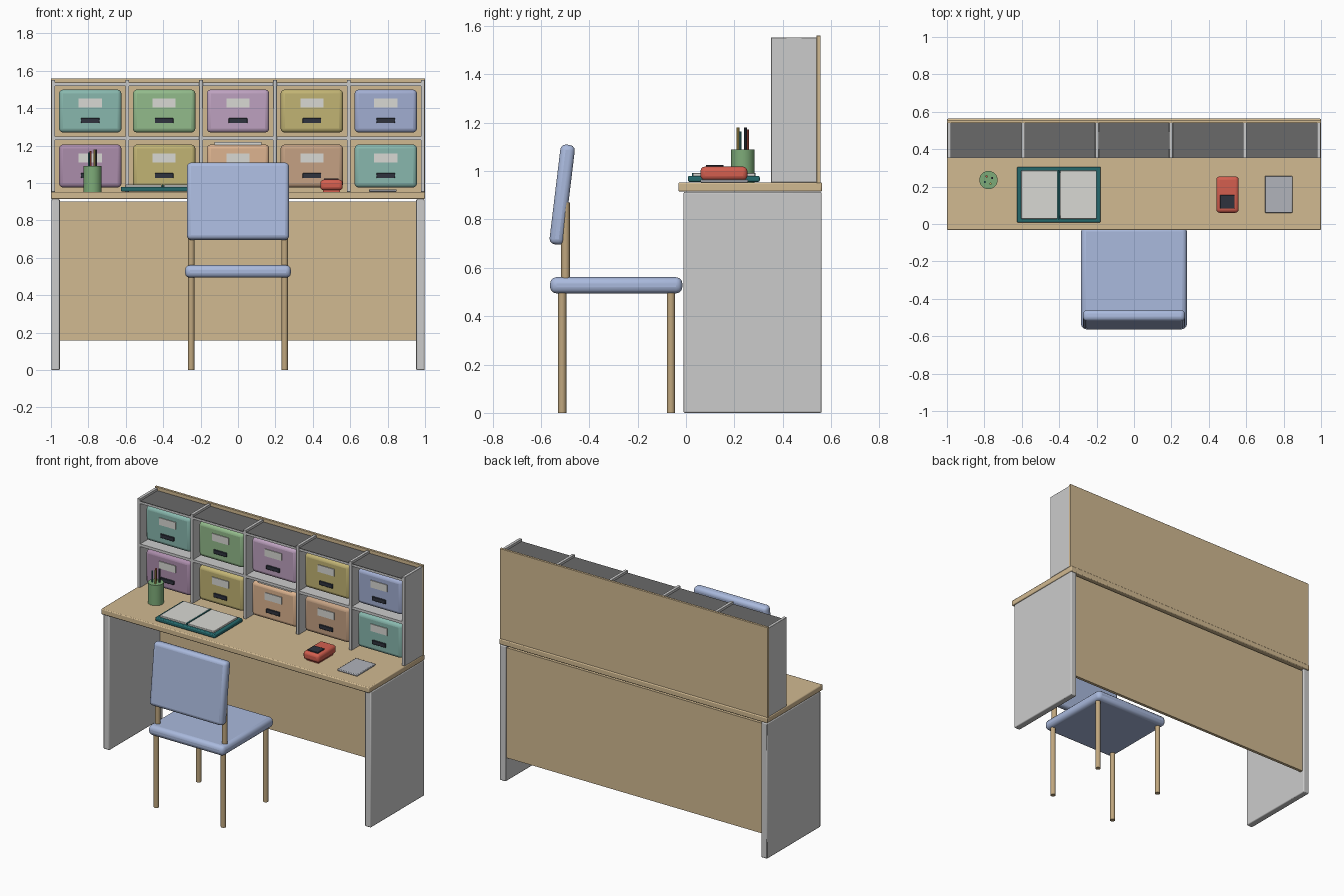
import bpy, math
from mathutils import Vector

if "Cube" in bpy.data.objects:
    bpy.data.objects.remove(bpy.data.objects["Cube"])

mats = {}


def mat(name, rgb):
    # display colour (0-255) to linear diffuse colour
    if name not in mats:
        m = bpy.data.materials.new(name)
        m.diffuse_color = [(c / 255) ** 2.2 for c in rgb] + [1]
        m.use_nodes = True
        m.node_tree.nodes["Principled BSDF"].inputs["Base Color"].default_value = m.diffuse_color
        mats[name] = m
    return mats[name]


TAN = mat("tan_wood", (208, 184, 144))
BLUE = mat("blue_fabric", (168, 184, 220))
LEG = mat("leg_wood", (190, 165, 125))
DARK = mat("dark", (50, 54, 64))
SHADE = mat("shade_grey", (105, 105, 105))
LABEL = mat("label", (215, 215, 210))
TEAL = mat("cover_teal", (42, 105, 108))
RED = mat("red", (210, 95, 80))
GREEN = mat("cup_green", (125, 170, 120))
SIDE = mat("side_grey", (222, 222, 218))
PAD = mat("pad_grey", (175, 178, 185))


def finish(ob, name, material):
    ob.name = name
    if material:
        ob.data.materials.append(material)
    bpy.ops.object.shade_smooth_by_angle(angle=math.radians(35))
    return ob


def box(name, x, y, z, material=None, bevel=0.0, seg=2, rot=0.0):
    # box from its (min, max) range on each axis
    lo, hi = Vector((x[0], y[0], z[0])), Vector((x[1], y[1], z[1]))
    bpy.ops.mesh.primitive_cube_add(size=1, location=(lo + hi) / 2)
    ob = bpy.context.object
    ob.scale = hi - lo
    bpy.ops.object.transform_apply(location=False, rotation=False, scale=True)
    if bevel:
        b = ob.modifiers.new("bevel", "BEVEL")
        b.width, b.segments = bevel, seg
    ob.rotation_euler.x = rot
    return finish(ob, name, material)


def rod(name, x, y, z, r, material, sides=12):
    bpy.ops.mesh.primitive_cylinder_add(vertices=sides, radius=r, depth=z[1] - z[0],
                                        location=(x, y, (z[0] + z[1]) / 2))
    return finish(bpy.context.object, name, material)


# desk
box("desktop", (-1, 1), (-0.032, 0.563), (0.915, 0.953), TAN, 0.006)
for s, n in ((-1, "left"), (1, "right")):
    box(n + "_desk_side", sorted((s * 0.998, s * 0.953)), (-0.01, 0.561), (0, 0.914), SIDE, 0.006)
box("modesty_panel", (-0.955, 0.955), (0.53, 0.55), (0.157, 0.90), TAN)

# hutch frame
box("hutch_back", (-1, 1), (0.54, 0.557), (0.95, 1.56), TAN, 0.002)
PITCH = 0.395
for i in range(6):
    x = (i - 2.5) * PITCH
    w = 0.01
    if i in (0, 5):
        x = math.copysign(0.988, x)
    box("hutch_upright", (x - w, x + w), (0.352, 0.54), (0.953, 1.552), SIDE, 0.001, 1)
box("hutch_middle_shelf", (-0.985, 0.985), (0.354, 0.54), (1.23, 1.248), SIDE)
box("hutch_top_shelf", (-0.985, 0.985), (0.354, 0.54), (1.52, 1.534), SIDE)
box("hutch_top_cover", (-0.985, 0.985), (0.355, 0.54), (1.534, 1.537), SHADE)

# storage bins with label and handle slot
COL = {"teal": (135, 182, 172), "green": (145, 185, 138), "mauve": (188, 160, 190),
       "mustard": (192, 178, 115), "periwinkle": (160, 172, 208), "plum": (170, 140, 170),
       "peach": (220, 178, 142), "clay": (195, 160, 130)}
ROWS = ((1.27, ("teal", "green", "mauve", "mustard", "periwinkle")),
        (0.976, ("plum", "mustard", "peach", "clay", "teal")))
for z, names in ROWS:
    for i, c in enumerate(names):
        x = (i - 2) * PITCH
        box(c + "_bin", (x - 0.167, x + 0.167), (0.378, 0.535), (z, z + 0.23),
            mat(c, COL[c]), 0.022, 3)
        box("bin_label", (x - 0.062, x + 0.062), (0.373, 0.382), (z + 0.134, z + 0.182), LABEL)
        box("bin_handle", (x - 0.05, x + 0.05), (0.37, 0.382), (z + 0.05, z + 0.077), DARK, 0.002, 1)
box("bin_papers", (-0.125, 0.125), (0.39, 0.525), (1.203, 1.22), LABEL)

# chair
box("seat", (-0.283, 0.283), (-0.562, -0.015), (0.494, 0.561), BLUE, 0.026, 3)
box("backrest", (-0.273, 0.273), (-0.542, -0.482), (0.695, 1.11), BLUE, 0.022, 3, rot=-0.12)
for x in (-0.25, 0.25):
    rod("front_leg", x, -0.062, (0, 0.51), 0.017, LEG)
    rod("back_leg", x, -0.512, (0, 0.51), 0.017, LEG)
    rod("back_post", x, -0.498, (0.55, 0.87), 0.018, LEG)

# pencil cup
CX, CY = -0.778, 0.235
rod("pencil_cup", CX, CY, (0.953, 1.09), 0.049, GREEN, 24)
for i, rgb in enumerate(((60, 65, 75), (200, 90, 75), (60, 120, 120), (205, 180, 100))):
    a = i * math.pi / 2 + 0.5
    rod("pencil", CX + 0.022 * math.cos(a), CY + 0.022 * math.sin(a),
        (1.08, 1.18 - 0.008 * (i % 3)), 0.006, mat("pencil_%d" % i, rgb), 8)

# open notebook
box("notebook_cover", (-0.626, -0.178), (0.008, 0.305), (0.955, 0.98), TEAL, 0.006)
for x in (-0.506, -0.298):
    box("notebook_page", (x - 0.098, x + 0.098), (0.028, 0.285), (0.975, 0.991), LABEL, 0.003)
box("notebook_spine", (-0.406, -0.398), (0.025, 0.288), (0.975, 0.992), TEAL)

# handheld device and pad
box("handheld_body", (0.44, 0.56), (0.06, 0.254), (0.962, 1.018), RED, 0.018, 3)
box("handheld_base", (0.455, 0.545), (0.08, 0.235), (0.953, 0.97), RED)
box("handheld_screen", (0.46, 0.538), (0.082, 0.155), (1.012, 1.025), DARK, 0.003)
box("note_pad", (0.70, 0.847), (0.06, 0.257), (0.953, 0.966), PAD, 0.004)
